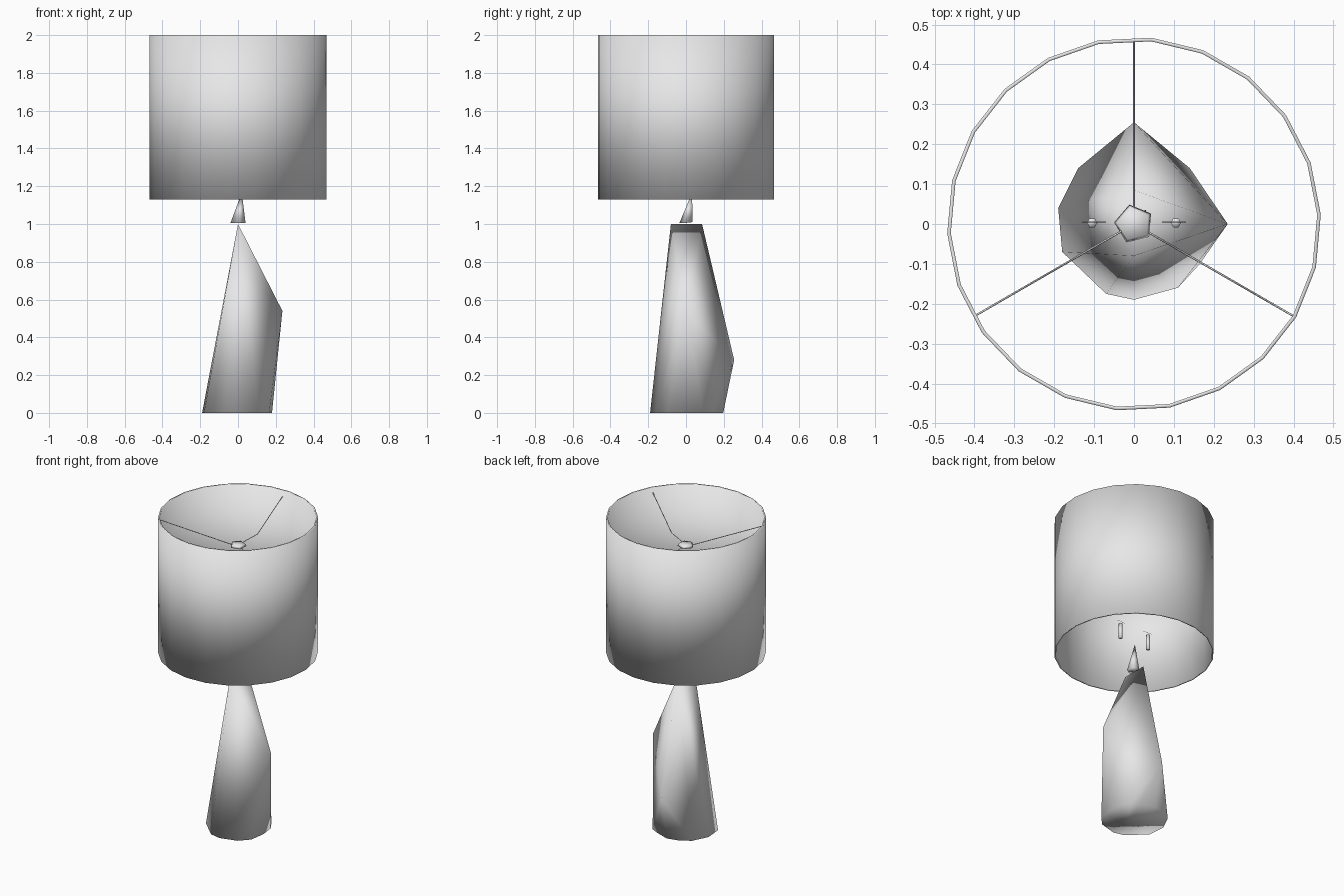
import bpy, bmesh, math

if "Cube" in bpy.data.objects:
    bpy.data.objects.remove(bpy.data.objects["Cube"])

grey = bpy.data.materials.new("plain grey")
grey.diffuse_color = (0.8, 0.8, 0.8, 1)
grey.use_nodes = True
grey.node_tree.nodes["Principled BSDF"].inputs["Base Color"].default_value = grey.diffuse_color


def finish(name, bm):
    # softly shaded all over, rims included
    bmesh.ops.recalc_face_normals(bm, faces=bm.faces)
    for f in bm.faces:
        f.smooth = True
    mesh = bpy.data.meshes.new(name)
    bm.to_mesh(mesh)
    bm.free()
    mesh.materials.append(grey)
    ob = bpy.data.objects.new(name, mesh)
    bpy.context.collection.objects.link(ob)
    return ob


def hull(name, points):
    bm = bmesh.new()
    for p in points:
        bm.verts.new(p)
    bmesh.ops.convex_hull(bm, input=bm.verts)
    loose = [v for v in bm.verts if not v.link_faces]
    bmesh.ops.delete(bm, geom=loose, context='VERTS')
    return finish(name, bm)


def ring(r, z, n, start=0.0):
    return [(r * math.cos(start + math.tau * i / n),
             r * math.sin(start + math.tau * i / n), z) for i in range(n)]


# faceted base: round foot, two shoulder points, top ridge
foot = [(-.19, .04), (-.14, .14), (-.07, .18), (0, .197), (.09, .165), (.14, .14),
        (.17, .09), (.18, 0), (.165, -.1), (.11, -.16), (0, -.19), (-.07, -.175), (-.18, -.07)]
hull("base", [(x, y, 0) for x, y in foot] +
     [(.235, 0, .54), (0, .255, .28), (0, -.08, 1), (0, .085, 1)])

# small pointed neck floating above the base
hull("neck", [(-.04, -.01, 1.005), (.04, -.015, 1.005), (.005, -.035, 1.005),
              (.03, .035, 1.01), (-.02, .025, 1.01), (.02, .032, 1.165)])

# open drum shade with a thin wall
bm = bmesh.new()
n = 22
loops = [[bm.verts.new(p) for p in ring(r, z, n, .05)]
         for r, z in ((.469, 1.13), (.469, 2), (.46, 2), (.46, 1.13))]
for a, b in zip(loops, loops[1:] + loops[:1]):
    for i in range(n):
        j = (i + 1) % n
        bm.faces.new((a[i], a[j], b[j], b[i]))
finish("shade", bm)

# five-sided plate at the spoke hub
hull("hub", ring(.05, 1.815, 5, .55) + ring(.042, 1.83, 5, .55))


def wire(name, pts, r):
    curve = bpy.data.curves.new(name, 'CURVE')
    curve.dimensions = '3D'
    curve.bevel_depth = r
    curve.bevel_resolution = 0
    curve.use_fill_caps = True
    spline = curve.splines.new('POLY')
    spline.points.add(len(pts) - 1)
    for sp, p in zip(spline.points, pts):
        sp.co = (*p, 1)
    curve.materials.append(grey)
    ob = bpy.data.objects.new(name, curve)
    bpy.context.collection.objects.link(ob)


# three spokes from the hub to the shade: two bent, one straight
bent = ((.03, 1.82), (.2, 1.815), (.46, 1.965))
straight = ((.03, 1.82), (.46, 1.965))
for k, profile in enumerate((bent, straight, bent)):
    a = math.radians(90 + 120 * k)
    wire("spoke_%d" % (k + 1),
         [(r * math.cos(a), r * math.sin(a), z) for r, z in profile], .0025)

# pair of hanging pulls with thin arms above
for side, s in (("left", -1), ("right", 1)):
    hull("pull_" + side, [(x + s * .105, y + .003, z)
                          for z in (1.19, 1.285) for x, y, _ in ring(.013, 0, 6)])
    wire("pull_arm_" + side, [(s * .07, .005, 1.3), (s * .13, .005, 1.3)], .001)
